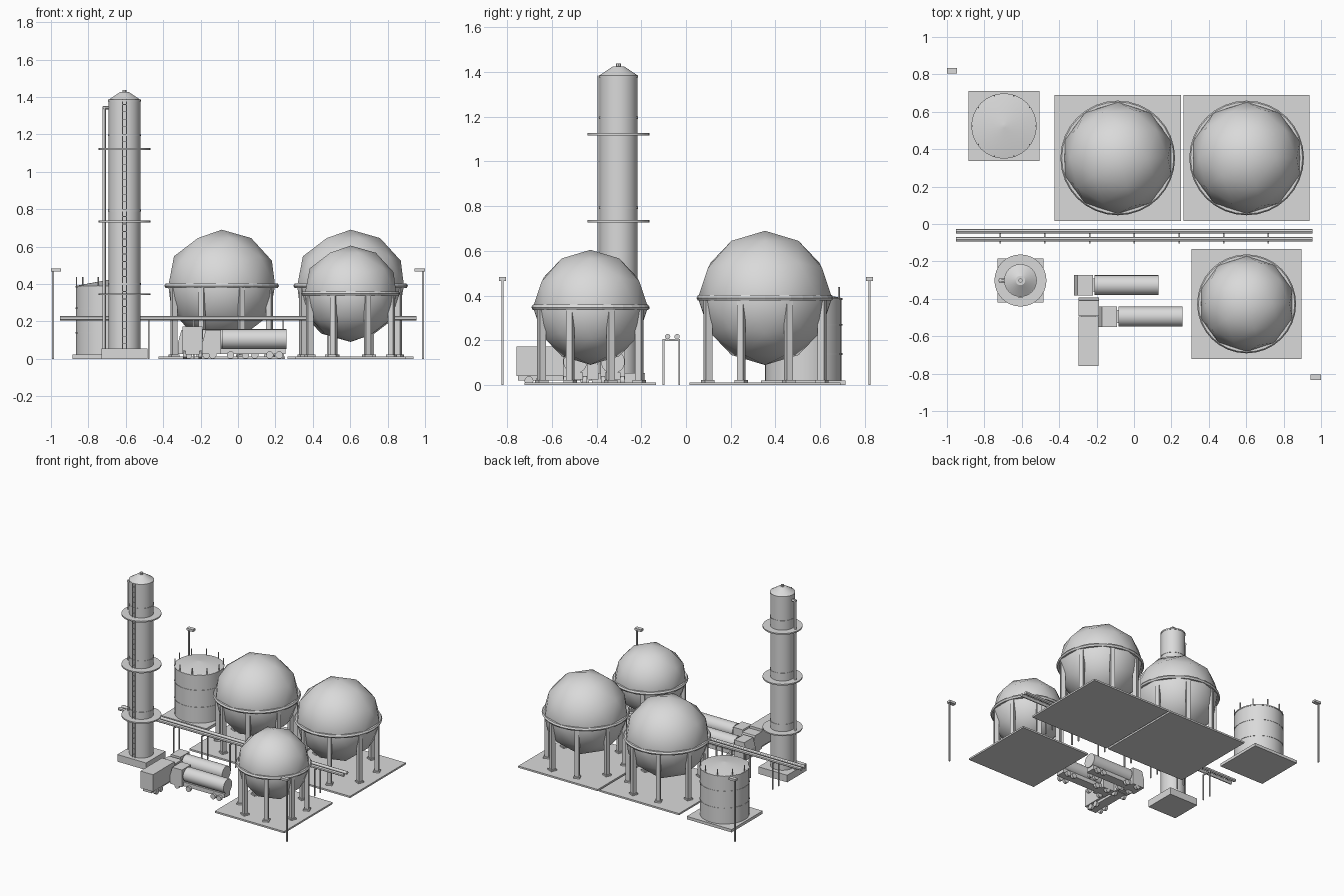
import bpy
import bmesh
from math import pi, cos, sin
from mathutils import Matrix, Vector

if "Cube" in bpy.data.objects:
    bpy.data.objects.remove(bpy.data.objects["Cube"])

grey = bpy.data.materials.new("plain_grey")
grey.diffuse_color = (0.7, 0.7, 0.7, 1)
grey.use_nodes = True
grey.node_tree.nodes["Principled BSDF"].inputs["Base Color"].default_value = grey.diffuse_color


def box(bm, x0, x1, y0, y1, z0, z1, rot=0):
    """Box between limits, turned about its own vertical axis."""
    m = (Matrix.Translation(((x0 + x1) / 2, (y0 + y1) / 2, (z0 + z1) / 2))
         @ Matrix.Rotation(rot, 4, 'Z')
         @ Matrix.Diagonal((x1 - x0, y1 - y0, z1 - z0, 1)))
    bmesh.ops.create_cube(bm, size=1, matrix=m)


def post(bm, x, y, z0, z1, w, rot=0):
    box(bm, x - w / 2, x + w / 2, y - w / 2, y + w / 2, z0, z1, rot)


def tube(bm, a, b, r, r2=None, seg=12):
    """Cylinder or cone from point a to point b."""
    a, b = Vector(a), Vector(b)
    d = b - a
    m = Matrix.Translation((a + b) / 2) @ d.to_track_quat('Z', 'Y').to_matrix().to_4x4()
    bmesh.ops.create_cone(bm, cap_ends=True, segments=seg, radius1=r,
                          radius2=r if r2 is None else r2, depth=d.length, matrix=m)


def disc(bm, x, y, z0, z1, r, r2=None, seg=32):
    tube(bm, (x, y, z0), (x, y, z1), r, r2, seg)


def finish(bm, name, smooth=False):
    mesh = bpy.data.meshes.new(name)
    bm.to_mesh(mesh)
    bm.free()
    mesh.materials.append(grey)
    ob = bpy.data.objects.new(name, mesh)
    bpy.context.collection.objects.link(ob)
    if smooth:
        bpy.ops.object.select_all(action='DESELECT')
        ob.select_set(True)
        bpy.context.view_layer.objects.active = ob
        bpy.ops.object.shade_smooth_by_angle(angle=pi / 6)
    return ob


def sphere_tank(tag, x, y, z, r, pad):
    # Ground slab
    bm = bmesh.new()
    box(bm, x - pad, x + pad, y - pad, y + pad, 0, 0.013)
    finish(bm, tag + "_slab")
    # Pressure vessel
    bm = bmesh.new()
    bmesh.ops.create_icosphere(bm, subdivisions=2, radius=r, matrix=Matrix.Translation((x, y, z)))
    finish(bm, tag + "_vessel", True)
    # Ring around the middle
    bpy.ops.mesh.primitive_torus_add(major_segments=32, minor_segments=6, location=(x, y, z),
                                     major_radius=r * 0.975, minor_radius=0.014)
    ring = bpy.context.object
    ring.name = tag + "_ring"
    ring.data.materials.append(grey)
    # Eight legs with feet
    bm = bmesh.new()
    for i in range(8):
        a = pi / 8 + i * pi / 4
        lx, ly = x + 0.92 * r * cos(a), y + 0.92 * r * sin(a)
        post(bm, lx, ly, 0.01, z, 0.03, a)
        post(bm, lx, ly, 0.01, 0.024, 0.046, a)
    finish(bm, tag + "_legs")


sphere_tank("left_sphere", -0.087, 0.353, 0.39, 0.30, 0.337)
sphere_tank("right_sphere", 0.602, 0.353, 0.39, 0.30, 0.337)
sphere_tank("front_sphere", 0.602, -0.427, 0.348, 0.257, 0.294)

# Upright storage tank
TX, TY = -0.695, 0.524
bm = bmesh.new()
box(bm, TX - 0.19, TX + 0.19, TY - 0.188, TY + 0.188, 0, 0.022)
finish(bm, "storage_slab")
bm = bmesh.new()
disc(bm, TX, TY, 0.02, 0.39, 0.172)
disc(bm, TX, TY, 0.39, 0.42, 0.172, 0.01)
finish(bm, "storage_tank", True)
bm = bmesh.new()
for z in (0.14, 0.27, 0.385):
    disc(bm, TX, TY, z - 0.004, z + 0.004, 0.1745)
finish(bm, "storage_bands", True)
bm = bmesh.new()
for i in range(10):
    a = i * pi / 5
    post(bm, TX + 0.168 * cos(a), TY + 0.168 * sin(a), 0.38, 0.438, 0.006, a)
finish(bm, "storage_roof_posts")

# Tall column with plinth, bands, platforms and cap
CX, CY = -0.607, -0.302
bm = bmesh.new()
box(bm, CX - 0.122, CX + 0.122, CY - 0.118, CY + 0.118, 0, 0.054)
finish(bm, "column_plinth")
bm = bmesh.new()
disc(bm, CX, CY, 0.05, 1.385, 0.085)
disc(bm, CX, CY, 1.385, 1.425, 0.085, 0.025)
disc(bm, CX, CY, 1.42, 1.438, 0.011, seg=12)
finish(bm, "column", True)
bm = bmesh.new()
for z in (0.40, 0.793, 1.195, 1.38):
    disc(bm, CX, CY, z - 0.005, z + 0.005, 0.0875)
finish(bm, "column_bands", True)
bm = bmesh.new()
for z in (0.345, 0.733, 1.122):
    disc(bm, CX, CY, z - 0.005, z + 0.005, 0.139)
finish(bm, "column_platforms", True)

# Ladder up the column front
bm = bmesh.new()
LY = CY - 0.092
for s in (-1, 1):
    post(bm, CX + s * 0.011, LY, 0.05, 1.385, 0.004)
for i in range(33):
    z = 0.08 + i * 0.04
    box(bm, CX - 0.011, CX + 0.011, LY - 0.002, LY + 0.002, z - 0.002, z + 0.002)
finish(bm, "column_ladder")

# Downpipe beside the column
bm = bmesh.new()
tube(bm, (-0.715, CY, 0.05), (-0.715, CY, 1.35), 0.01)
tube(bm, (-0.722, CY, 1.342), (CX, CY, 1.342), 0.01)
finish(bm, "column_pipe", True)

# Pipe rack along the middle
bm = bmesh.new()
for y in (-0.04, -0.082):
    tube(bm, (-0.952, y, 0.217), (0.955, y, 0.217), 0.012)
finish(bm, "rack_pipes", True)
bm = bmesh.new()
for i in range(7):
    x = -0.715 + i * 0.239
    for y in (-0.03, -0.1):
        post(bm, x, y, 0, 0.205, 0.008)
    box(bm, x - 0.004, x + 0.004, -0.104, -0.026, 0.197, 0.206)
finish(bm, "rack_supports")

# Lamp posts in opposite corners
for s, tag in ((-1, "left"), (1, "right")):
    bm = bmesh.new()
    post(bm, s * 0.989, -s * 0.82, 0, 0.475, 0.01)
    x = sorted((s * 1.0, s * 0.945))
    box(bm, x[0], x[1], -s * 0.82 - 0.015, -s * 0.82 + 0.015, 0.466, 0.483)
    finish(bm, tag + "_lamp_post")


def wheels(bm, cx, cy, axis, offsets, half):
    """Pairs of wheels on a chassis running along the given axis."""
    for o in offsets:
        for s in (-1, 1):
            if axis == 'x':
                tube(bm, (cx + o, cy + s * half, 0.02), (cx + o, cy + s * (half - 0.02), 0.02), 0.02)
            else:
                tube(bm, (cx + s * half, cy + o, 0.02), (cx + s * (half - 0.02), cy + o, 0.02), 0.02)


def cab_shape(bm, m):
    """Cab with a raked windscreen, nose towards -x, extruded sideways."""
    prof = [(0, 0.025), (0.1, 0.025), (0.1, 0.155), (0.018, 0.155), (0, 0.09)]
    f = bm.faces.new([bm.verts.new(m @ Vector((x, -0.055, z))) for x, z in prof])
    ext = bmesh.ops.extrude_face_region(bm, geom=[f])["geom"]
    bmesh.ops.translate(bm, vec=m.to_3x3() @ Vector((0, 0.11, 0)),
                        verts=[v for v in ext if isinstance(v, bmesh.types.BMVert)])
    bmesh.ops.recalc_face_normals(bm, faces=bm.faces)


# Two tanker trucks
for tag, x, y in (("rear", -0.32, -0.327), ("front", -0.19, -0.495)):
    bm = bmesh.new()
    cab_shape(bm, Matrix.Translation((x, y, 0)))
    finish(bm, tag + "_tanker_cab")
    bm = bmesh.new()
    tube(bm, (x + 0.108, y, 0.105), (x + 0.45, y, 0.105), 0.053, seg=24)
    finish(bm, tag + "_tanker_barrel", True)
    bm = bmesh.new()
    box(bm, x + 0.05, x + 0.445, y - 0.035, y + 0.035, 0.025, 0.056)
    finish(bm, tag + "_tanker_chassis")
    bm = bmesh.new()
    wheels(bm, x, y, 'x', (0.055, 0.15, 0.36, 0.41), 0.053)
    finish(bm, tag + "_tanker_wheels", True)

# Box truck standing across, nose to the back
bm = bmesh.new()
cab_shape(bm, Matrix.Translation((-0.243, -0.392, 0)) @ Matrix.Rotation(-pi / 2, 4, 'Z'))
finish(bm, "box_truck_cab")
bm = bmesh.new()
box(bm, -0.297, -0.19, -0.758, -0.495, 0.042, 0.172)
finish(bm, "box_truck_body")
bm = bmesh.new()
box(bm, -0.28, -0.207, -0.75, -0.42, 0.022, 0.045)
finish(bm, "box_truck_chassis")
bm = bmesh.new()
wheels(bm, -0.243, -0.392, 'y', (-0.06, -0.26, -0.31), 0.051)
finish(bm, "box_truck_wheels", True)
